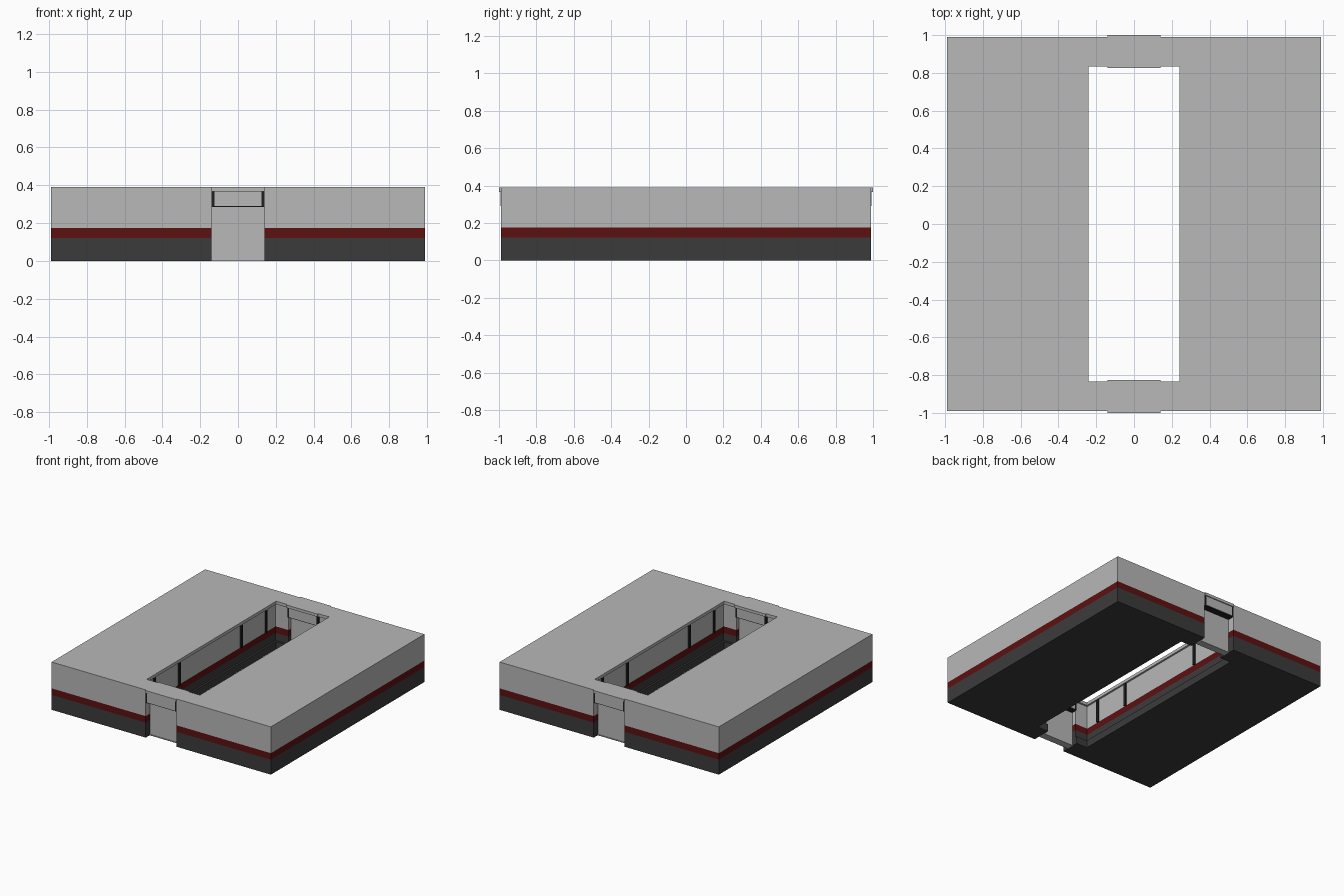
import bpy, bmesh

if "Cube" in bpy.data.objects:
    bpy.data.objects.remove(bpy.data.objects["Cube"])

def material(name, rgb):
    m = bpy.data.materials.new(name)
    m.diffuse_color = (*rgb, 1)
    m.use_nodes = True
    m.node_tree.nodes["Principled BSDF"].inputs["Base Color"].default_value = m.diffuse_color
    return m

GREY = material("light grey", (0.48, 0.48, 0.48))
DARK = material("dark grey", (0.044, 0.044, 0.044))
RED = material("dark red", (0.11, 0.005, 0.005))
BLACK = material("near black", (0.015, 0.015, 0.015))

def finish(name, bm, mat, axes):
    bmesh.ops.recalc_face_normals(bm, faces=bm.faces)
    me = bpy.data.meshes.new(name)
    bm.to_mesh(me)
    bm.free()
    me.materials.append(mat)
    ob = bpy.data.objects.new(name, me)
    bpy.context.collection.objects.link(ob)
    if any(axes):
        mod = ob.modifiers.new("Mirror", 'MIRROR')
        mod.use_axis = axes
        mod.use_clip = False
        mod.use_mirror_merge = False
    return ob

def box(name, x, y, z, mat, axes=(False, True, False)):
    bm = bmesh.new()
    bmesh.ops.create_cube(bm, size=1)
    for v in bm.verts:
        v.co = [(a + b) / 2 + c * (b - a) for c, (a, b) in zip(v.co, (x, y, z))]
    return finish(name, bm, mat, axes)

# Horizontal layer of the block: C-shaped half, mirrored, leaving doorways and the central well
def layer(name, z0, z1, inset, mat):
    hx, hy = 0.24 + inset, 0.835 + inset
    pts = [(.14, -.99), (.99, -.99), (.99, .99), (.14, .99),
           (.14, hy), (hx, hy), (hx, -hy), (.14, -hy)]
    bm = bmesh.new()
    f = bm.faces.new([bm.verts.new((px, py, z0)) for px, py in pts])
    top = bmesh.ops.extrude_face_region(bm, geom=[f])
    for v in top["geom"]:
        if isinstance(v, bmesh.types.BMVert):
            v.co.z = z1
    if f not in bm.faces[:]:
        bm.faces.new([v for v in bm.verts if v.co.z == z0])
    return finish(name, bm, mat, (True, False, False))

layer("plinth", 0, 0.06, 0, DARK)
layer("lower_wall", 0.06, 0.122, 0.015, DARK)
layer("red_band", 0.122, 0.175, 0.015, RED)
layer("upper_wall", 0.175, 0.365, 0.015, GREY)
layer("roof_slab", 0.365, 0.39, 0, GREY)

# Dark vertical strips on the long inner walls
for i, y in enumerate((0.40, 0.72)):
    box(f"wall_strip_{i}", (0.243, 0.26), (y - 0.01, y + 0.01), (0.175, 0.365),
        BLACK, (True, True, False))

# Doorways at both ends, each with an outer and an inner face
box("door_cap", (-0.14, 0.14), (0.825, 1.0), (0.367, 0.39), GREY)
box("door_lintel", (-0.125, 0.125), (0.835, 0.992), (0.29, 0.367), GREY)
box("lintel_underside", (-0.139, 0.139), (0.838, 0.988), (0.285, 0.29), BLACK)
box("lintel_end_strip", (0.125, 0.139), (0.838, 0.988), (0.29, 0.367), BLACK, (True, True, False))
box("door_panel", (-0.14, 0.14), (0.885, 0.935), (0.006, 0.287), GREY)
box("door_sill", (-0.14, 0.14), (0.88, 0.94), (0, 0.006), GREY)
